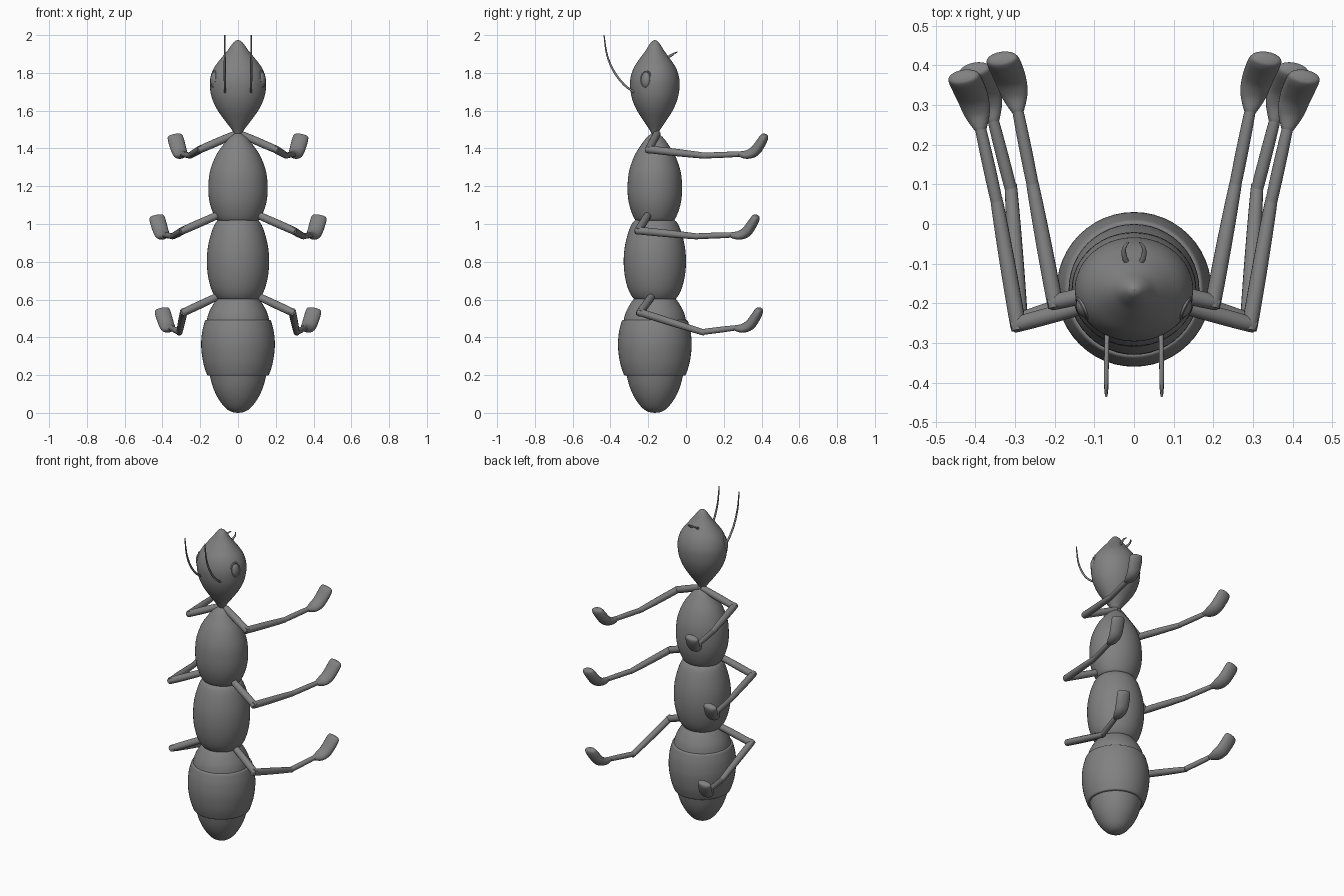
import bpy, bmesh, math
from mathutils import Vector, Matrix

if "Cube" in bpy.data.objects:
    bpy.data.objects.remove(bpy.data.objects["Cube"])

CY = -0.165  # body axis in y
DARK = bpy.data.materials.new("dark_grey")
DARK.diffuse_color = (0.22, 0.22, 0.22, 1)
DARK.use_nodes = True
DARK.node_tree.nodes["Principled BSDF"].inputs["Base Color"].default_value = DARK.diffuse_color


def smooth_rows(rows, steps):
    """Catmull-Rom interpolation through rows of numbers."""
    out = []
    n = len(rows)
    for i in range(n - 1):
        a, b = rows[max(i - 1, 0)], rows[i]
        c, d = rows[i + 1], rows[min(i + 2, n - 1)]
        for s in range(steps):
            t = s / steps
            out.append([0.5 * (2 * q + (r - p) * t + (2 * p - 5 * q + 4 * r - w) * t * t
                               + (3 * q - p - 3 * r + w) * t ** 3)
                        for p, q, r, w in zip(a, b, c, d)])
    out.append(list(rows[-1]))
    return out


def finish(name, bm, mirror):
    bmesh.ops.recalc_face_normals(bm, faces=bm.faces)
    me = bpy.data.meshes.new(name)
    bm.to_mesh(me)
    bm.free()
    me.materials.append(DARK)
    ob = bpy.data.objects.new(name, me)
    bpy.context.collection.objects.link(ob)
    if mirror:
        ob.modifiers.new("mirror", 'MIRROR').use_clip = False
    bpy.ops.object.select_all(action='DESELECT')
    ob.select_set(True)
    bpy.context.view_layer.objects.active = ob
    bpy.ops.object.shade_smooth_by_angle(angle=math.radians(40))
    return ob


def loft(name, rows, steps=4, sides=24, hint=(1, 0, 0), mirror=False):
    """Elliptical rings along a path; rows are x, y, z, half width, half depth."""
    pts = smooth_rows(rows, steps)
    bm = bmesh.new()
    rings = []
    for i, (x, y, z, ru, rv) in enumerate(pts):
        t = Vector(pts[min(i + 1, len(pts) - 1)][:3]) - Vector(pts[max(i - 1, 0)][:3])
        t.normalize()
        u = Vector(hint)
        u = (u - t * u.dot(t)).normalized()
        v = t.cross(u)
        ru, rv = max(ru, 0.0008), max(rv, 0.0008)
        ring = []
        for k in range(sides):
            a = 2 * math.pi * k / sides
            ring.append(bm.verts.new(Vector((x, y, z)) + u * ru * math.cos(a) + v * rv * math.sin(a)))
        rings.append(ring)
    for r0, r1 in zip(rings, rings[1:]):
        for k in range(sides):
            j = (k + 1) % sides
            bm.faces.new((r0[k], r0[j], r1[j], r1[k]))
    bm.faces.new(rings[0])
    bm.faces.new(rings[-1])
    return finish(name, bm, mirror)


def body(name, profile, depth=1.0):
    """Body segment from (z, radius) pairs."""
    loft(name, [(0, CY, z, r, r * depth) for z, r in profile], 5, 48)


def limb(name, p, q, r, r2):
    """Round-ended leg segment with a slight swelling."""
    p, q = Vector(p), Vector(q)
    d = (q - p).normalized()
    length = (q - p).length
    stops = [(-0.9 * r, 0.3 * r), (-0.6 * r, 0.8 * r), (0, r), (0.5 * length, (r + r2) * 0.54),
             (length, r2), (length + 0.6 * r2, 0.8 * r2), (length + 0.9 * r2, 0.3 * r2)]
    loft(name, [(*(p + d * s), w, w) for s, w in stops], 3, 16, (0, 0.2, 1), True)


# Body segments
body("abdomen_tip", [(0.0, 0.0), (0.006, 0.035), (0.03, 0.07), (0.08, 0.107), (0.14, 0.134), (0.21, 0.152)])
body("abdomen_middle", [(0.2, 0.145), (0.197, 0.158), (0.21, 0.167), (0.27, 0.185), (0.35, 0.195),
                        (0.42, 0.191), (0.47, 0.18), (0.49, 0.172), (0.492, 0.16)])
body("abdomen_base", [(0.47, 0.169), (0.52, 0.158), (0.56, 0.14), (0.6, 0.114), (0.62, 0.09)])
body("rear_thorax", [(0.6, 0.09), (0.605, 0.112), (0.65, 0.139), (0.72, 0.158), (0.8, 0.165),
                     (0.88, 0.159), (0.96, 0.139), (1.01, 0.116), (1.025, 0.09)])
body("front_thorax", [(1.015, 0.09), (1.022, 0.113), (1.07, 0.137), (1.13, 0.153), (1.2, 0.157),
                      (1.28, 0.148), (1.36, 0.118), (1.42, 0.078), (1.46, 0.045), (1.485, 0.01)], 0.92)
body("head", [(1.46, 0.008), (1.5, 0.033), (1.55, 0.071), (1.61, 0.113), (1.67, 0.139), (1.73, 0.149),
              (1.78, 0.145), (1.83, 0.125), (1.88, 0.087), (1.92, 0.054), (1.95, 0.033),
              (1.968, 0.016), (1.974, 0.0)], 0.88)

# Eyes with a raised rim
bm = bmesh.new()
turn = Vector((0.88, -0.42, 0.1)).to_track_quat('X', 'Z').to_matrix().to_4x4()
place = Matrix.Translation((0.124, -0.21, 1.766)) @ turn
bmesh.ops.create_uvsphere(bm, u_segments=24, v_segments=14, radius=1,
                          matrix=place @ Matrix.Diagonal((0.021, 0.028, 0.042, 1)))
rim = []
for i in range(32):
    a = 2 * math.pi * i / 32
    rim.append([bm.verts.new(place @ Vector((0.003 + 0.009 * math.sin(b),
                                             math.cos(a) * (0.028 + 0.006 * math.cos(b)),
                                             math.sin(a) * (0.042 + 0.006 * math.cos(b)))))
                for b in (2 * math.pi * k / 8 for k in range(8))])
for i in range(32):
    for k in range(8):
        n, j = (i + 1) % 32, (k + 1) % 8
        bm.faces.new((rim[i][k], rim[n][k], rim[n][j], rim[i][j]))
finish("eyes", bm, True)

# Antennae
loft("antennae", [(0.068, -0.27, 1.695, 0.006, 0.006), (0.069, -0.325, 1.735, 0.006, 0.006),
                  (0.07, -0.38, 1.805, 0.006, 0.006), (0.07, -0.418, 1.895, 0.005, 0.005),
                  (0.07, -0.434, 2.0, 0.003, 0.003)], 6, 10, mirror=True)

# Mandibles
loft("mandibles", [(0.016, -0.1, 1.88, 0.006, 0.006), (0.024, -0.083, 1.89, 0.007, 0.007),
                   (0.025, -0.062, 1.903, 0.005, 0.005), (0.014, -0.046, 1.911, 0.002, 0.002)],
     5, 10, hint=(0, 0, 1), mirror=True)

# Legs: hip, knee, ankle, foot base
legs = {
    "front_leg": [(0.015, -0.155, 1.475), (0.2, -0.197, 1.395), (0.255, 0.095, 1.362), (0.293, 0.285, 1.37)],
    "middle_leg": [(0.1, -0.2, 1.05), (0.293, -0.253, 0.965), (0.345, 0.05, 0.935), (0.387, 0.24, 0.942)],
    "hind_leg": [(0.1, -0.18, 0.62), (0.288, -0.243, 0.532), (0.31, 0.085, 0.428), (0.355, 0.26, 0.45)],
}
for name, (hip, knee, ankle, base) in legs.items():
    limb(name + "_thigh", hip, knee, 0.019, 0.02)
    limb(name + "_shin", knee, ankle, 0.02, 0.016)
    limb(name + "_lower", ankle, base, 0.015, 0.014)
    # boot-like foot, bent upward and widening to the toe
    b = Vector(base)
    out = (b - Vector(ankle)).normalized()
    out.z = 0
    shape = [(-0.008, 0, 0.006, 0.005), (-0.002, 0, 0.015, 0.014), (0.04, -0.002, 0.034, 0.022),
             (0.08, 0.015, 0.04, 0.028), (0.108, 0.05, 0.042, 0.027), (0.128, 0.083, 0.042, 0.024),
             (0.135, 0.099, 0.036, 0.018), (0.137, 0.104, 0.016, 0.008)]
    side = (out.y, -out.x, -0.35)
    loft(name + "_foot", [(*(b + out * f + Vector((0.15 * h, 0, h))), w, d) for f, h, w, d in shape],
         4, 20, side, True)
